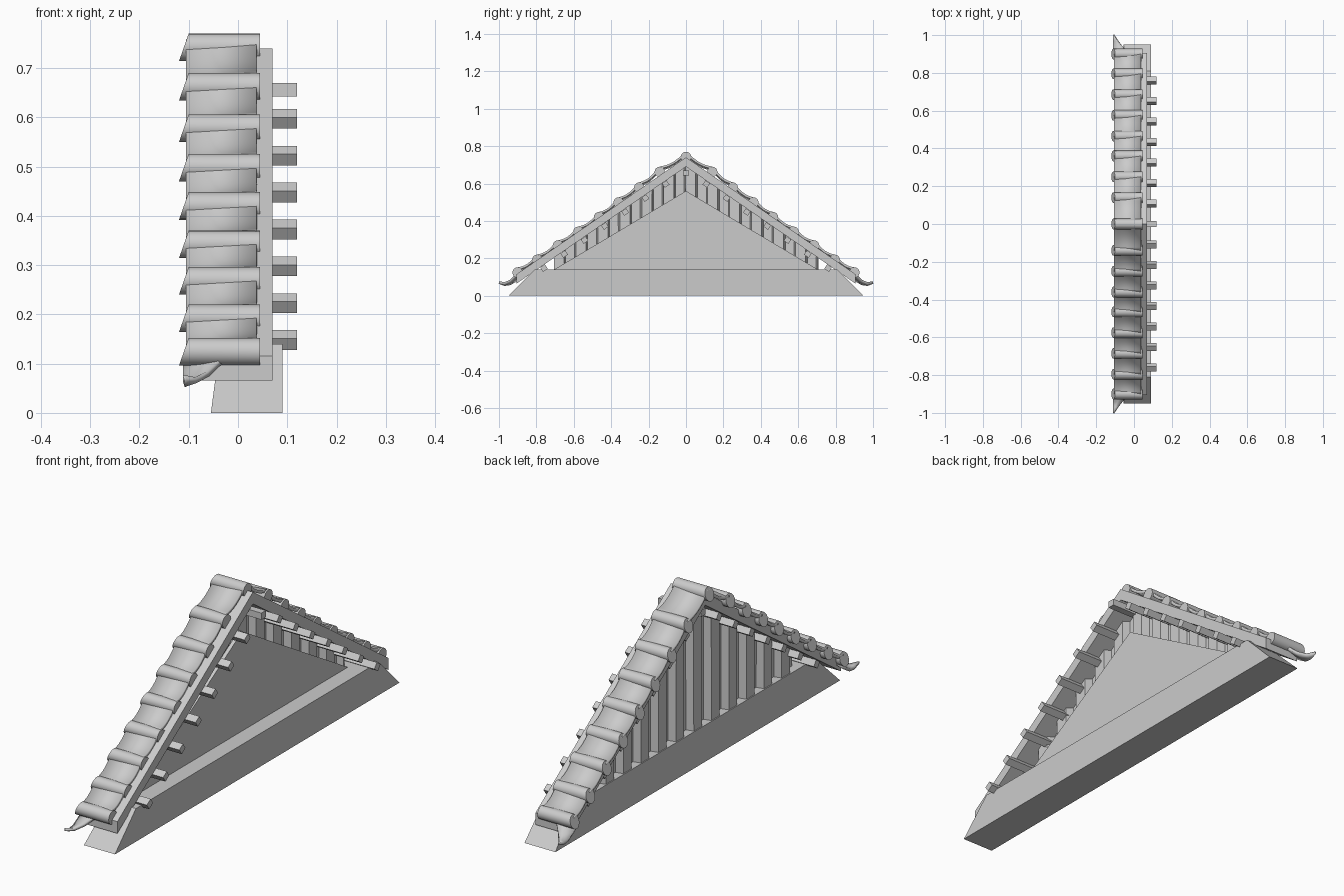
import bpy, bmesh, math
from mathutils import Matrix, Vector

cube = bpy.data.objects.get("Cube")
if cube:
    bpy.data.objects.remove(cube, do_unlink=True)

grey = bpy.data.materials.new("plain grey")
grey.use_nodes = True
tone = (0.6, 0.6, 0.6, 1)
grey.diffuse_color = tone
grey.node_tree.nodes["Principled BSDF"].inputs["Base Color"].default_value = tone

SLOPE = 0.69


def make(name, bm, smooth=False, thick=0):
    bmesh.ops.recalc_face_normals(bm, faces=bm.faces[:])
    me = bpy.data.meshes.new(name)
    bm.to_mesh(me)
    bm.free()
    ob = bpy.data.objects.new(name, me)
    bpy.context.collection.objects.link(ob)
    me.materials.append(grey)
    if thick:
        mod = ob.modifiers.new("thickness", 'SOLIDIFY')
        mod.thickness = thick
        mod.offset = 0
    if smooth:
        bpy.ops.object.select_all(action='DESELECT')
        ob.select_set(True)
        bpy.context.view_layer.objects.active = ob
        bpy.ops.object.shade_smooth_by_angle(angle=math.radians(40))
    return ob


def prism(bm, profile, x0, x1, lean=None):
    """Extrude a y-z outline along x; lean shifts the x0 end by height."""
    lean = lean or (lambda z: 0)
    a = [bm.verts.new((x0 + lean(z), y, z)) for y, z in profile]
    b = [bm.verts.new((x1, y, z)) for y, z in profile]
    bm.faces.new(a)
    bm.faces.new(b[::-1])
    n = len(a)
    for i in range(n):
        bm.faces.new((a[i], a[(i + 1) % n], b[(i + 1) % n], b[i]))


def sheet(bm, rows):
    """Skin a grid of points."""
    grid = [[bm.verts.new(p) for p in row] for row in rows]
    for r, s in zip(grid, grid[1:]):
        for i in range(len(r) - 1):
            bm.faces.new((r[i], r[i + 1], s[i + 1], s[i]))


# Base beam with sloped ends and a leaning back
bm = bmesh.new()
prism(bm, [(-0.95, 0), (0.95, 0), (0.81, 0.14), (-0.81, 0.14)], -0.055, 0.09,
      lambda z: z * 0.13)
make("base_beam", bm)

# Flat gable panel
bm = bmesh.new()
prism(bm, [(-0.705, 0.14), (0.705, 0.14), (0, 0.56)], 0.004, 0.02)
make("gable_panel", bm)

# Corrugated wall reaching up to the roof
bm = bmesh.new()
pitch, half = 0.1175, 0.705
pts = [(0, 0.0)]
for i in range(-6, 6):
    y = i * pitch
    pts += [(0.002, y), (0.002, y + 0.05), (-0.03, y + 0.06), (-0.03, y + 0.11)]
pts = pts[1:] + [(0.002, half)]
sheet(bm, [[(x, y, z) for x, y in pts] for z in (0.12,)]
      + [[(x, y, 0.695 - SLOPE * abs(y)) for x, y in pts]])
make("corrugated_wall", bm, thick=0.006)

# Roof boards
bm = bmesh.new()
e = 0.905
top, low = 0.74, 0.69
prism(bm, [(-e, low - e * SLOPE), (0, low), (e, low - e * SLOPE),
           (e, top - e * SLOPE), (0, top), (-e, top - e * SLOPE)], -0.09, 0.07)
make("roof_board", bm)

# Rafter pegs
bm = bmesh.new()
for i in range(-7, 8):
    y = i * 0.1085
    angle = -math.copysign(math.atan(SLOPE), i) if i else 0
    z = 0.672 - SLOPE * abs(y) if i else 0.656
    bmesh.ops.create_cube(bm, size=1, matrix=Matrix.Translation((0.02, y, z))
                          @ Matrix.Rotation(angle, 4, 'X')
                          @ Matrix.Diagonal((0.2, 0.03, 0.028, 1)))
make("rafter_pegs", bm)

# Round cap tiles, with slanted outer ends
right = [(0.14, 0.662), (0.25, 0.578), (0.36, 0.498), (0.465, 0.42),
         (0.575, 0.342), (0.685, 0.268), (0.795, 0.192), (0.9, 0.124)]
caps = [(-y, z) for y, z in reversed(right)] + [(0, 0.742)] + right
bm = bmesh.new()
for cy, cz in caps:
    ring = [(cy + 0.028 * math.cos(a * math.pi / 8), cz + 0.028 * math.sin(a * math.pi / 8))
            for a in range(16)]
    prism(bm, ring, -0.11, 0.045, lambda z: (z - cz) * 0.35)
make("cap_tiles", bm, True)

# Sagging pan tiles between the caps, lower at the outer edge
bm = bmesh.new()
for (y0, z0), (y1, z1) in zip(caps, caps[1:]):
    p, q = Vector((0, y0, z0)), Vector((0, y1, z1))
    rows = []
    for x, drop in ((-0.105, 0.006), (0.038, -0.004)):
        row = []
        for k in range(9):
            t = k / 8
            v = p.lerp(q, t)
            row.append((x, v.y, v.z + 0.018 - drop - 0.016 * math.sin(math.pi * t)))
        rows.append(row)
    sheet(bm, rows)
make("pan_tiles", bm, True, 0.012)

# Curled eave tips
for side, name in ((-1, "front_eave_tip"), (1, "back_eave_tip")):
    bm = bmesh.new()
    rows = []
    for y, z, edge in ((0.88, 0.1, 0.0), (0.91, 0.08, -0.03), (0.94, 0.062, -0.06),
                       (0.97, 0.058, -0.085), (1.0, 0.07, -0.106)):
        rows.append([(x, side * y, z + (x + 0.11) * 0.35)
                     for x in (-0.11, (edge - 0.11) / 2, edge)])
    sheet(bm, rows)
    make(name, bm, True, 0.012)
